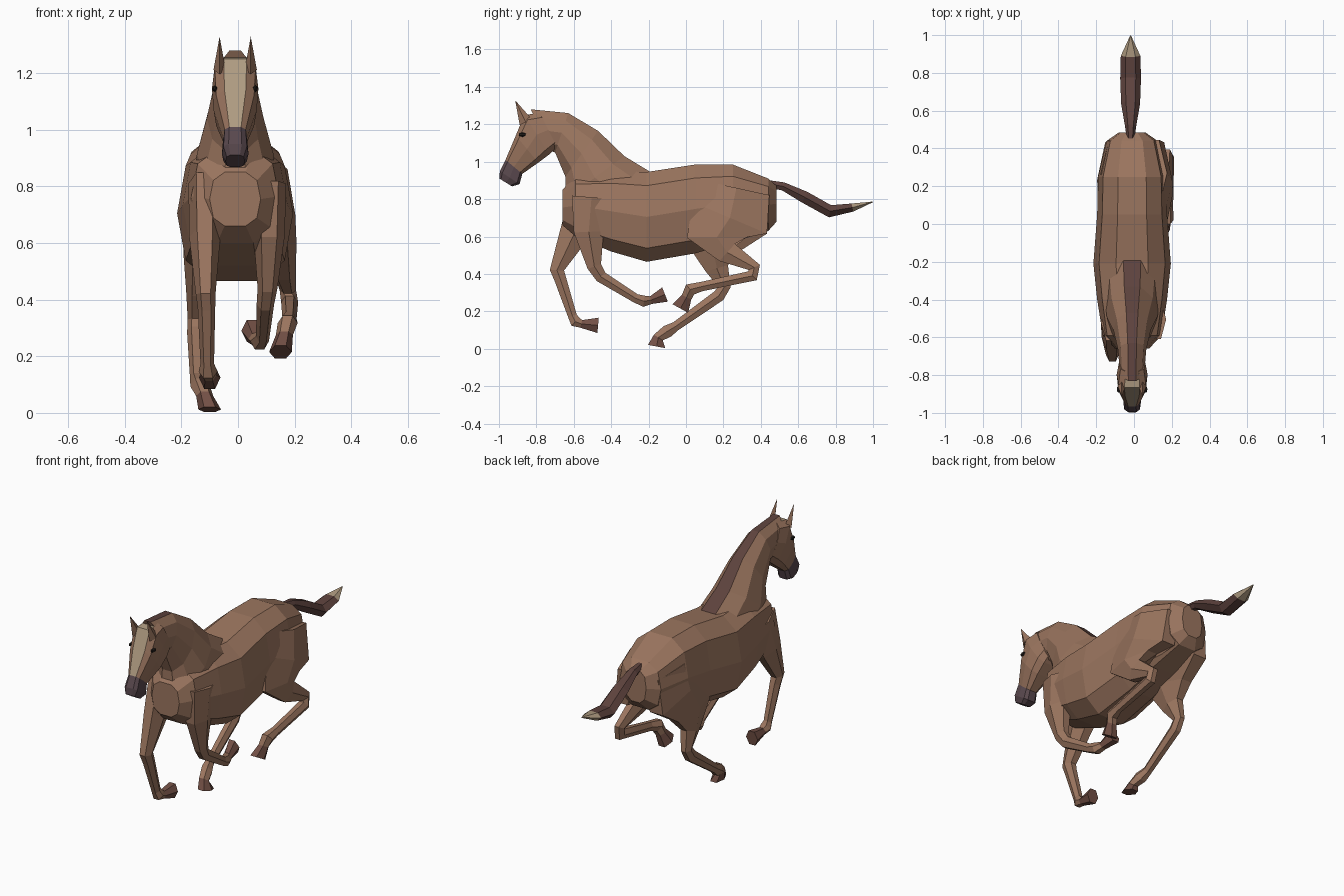
import bpy, bmesh
from math import sin, cos, pi
from mathutils import Vector

if "Cube" in bpy.data.objects:
    bpy.data.objects.remove(bpy.data.objects["Cube"])


def material(name, rgb):
    m = bpy.data.materials.new(name)
    m.diffuse_color = (*rgb, 1)
    m.use_nodes = True
    m.node_tree.nodes["Principled BSDF"].inputs["Base Color"].default_value = m.diffuse_color
    return m


COAT = material("coat", (0.33, 0.18, 0.115))
DARK = material("dark_hair", (0.11, 0.055, 0.047))
CREAM = material("cream", (0.43, 0.33, 0.22))
MUZZLE = material("muzzle", (0.1, 0.065, 0.075))
HOOF = material("hoof", (0.17, 0.08, 0.06))
BLACK = material("eye_black", (0.015, 0.012, 0.01))
MID = -0.01


def spow(v, p):
    return (1 if v >= 0 else -1) * abs(v) ** p


def loft(name, rings, n, p, mats, top=False, tip_from=99):
    """Skin rings of (centre, half vector in the side plane, half width)."""
    bm = bmesh.new()
    loops = []
    scale = 1 / cos(pi / n) ** p
    for mid, half, width in rings:
        angles = [(i + 0.5) * 2 * pi / n for i in range(n)]
        loops.append([bm.verts.new(mid + half * scale * spow(cos(t), p)
                                   + Vector((width * spow(sin(t), p), 0, 0))) for t in angles])
    for s in range(len(loops) - 1):
        for i in range(n):
            j = (i + 1) % n
            f = bm.faces.new((loops[s][i], loops[s][j], loops[s + 1][j], loops[s + 1][i]))
            f.material_index = 2 if s >= tip_from else int(top and i == n - 1)
    bm.faces.new(loops[0])
    bm.faces.new(loops[-1]).material_index = 2 if tip_from < 99 else 0
    bmesh.ops.recalc_face_normals(bm, faces=bm.faces)
    me = bpy.data.meshes.new(name)
    bm.to_mesh(me)
    bm.free()
    for m in mats:
        me.materials.append(m)
    ob = bpy.data.objects.new(name, me)
    bpy.context.collection.objects.link(ob)


def body(name, outline, p, mats, **kw):
    """Outline rows: top y, top z, bottom y, bottom z, half width."""
    rings = []
    for y1, z1, y2, z2, w in outline:
        a, b = Vector((MID, y1, z1)), Vector((MID, y2, z2))
        rings.append(((a + b) / 2, (a - b) / 2, w))
    loft(name, rings, 10, p, mats, **kw)


def limb(name, joints, radii, widths, x0, x1, bulge, mats, tip_from):
    """Six-sided bent tube whose rings bisect each joint."""
    pts = [Vector((0, y, z)) for y, z in joints]
    last = len(pts) - 1
    rings = []
    for i, c in enumerate(pts):
        d = Vector()
        if i > 0:
            d += (c - pts[i - 1]).normalized()
        if i < last:
            d += (pts[i + 1] - c).normalized()
        d.normalize()
        t = i / last
        c = c + Vector((x0 + (x1 - x0) * t + bulge * sin(pi * t), 0, 0))
        rings.append((c, Vector((0, d.z, -d.y)) * radii[i], widths[i]))
    loft(name, rings, 6, 1, mats, tip_from=tip_from)


# Barrel, chest and rump
torso = [(0.485, 0.87, 0.68, 0.07), (0.44, 0.91, 0.63, 0.135), (0.25, 0.985, 0.57, 0.18),
         (0.05, 0.985, 0.51, 0.185), (-0.21, 0.945, 0.465, 0.205), (-0.4, 0.95, 0.52, 0.185),
         (-0.59, 0.93, 0.6, 0.155), (-0.66, 0.85, 0.66, 0.09)]
body("torso", [(y, a, y, b, w) for y, a, b, w in torso], 0.75, [COAT])

# Neck with the mane as its dark top strip
body("neck_and_mane", [
    (-0.19, 0.945, -0.5, 0.66, 0.15),
    (-0.33, 1.03, -0.645, 0.8, 0.135),
    (-0.47, 1.165, -0.645, 0.92, 0.1),
    (-0.63, 1.26, -0.7, 1.05, 0.075),
    (-0.83, 1.28, -0.73, 1.06, 0.065)], 1, [COAT, DARK], top=True)

# Head with pale blaze and dark muzzle
body("head", [
    (-0.78, 1.26, -0.69, 1.08, 0.07),
    (-0.865, 1.25, -0.73, 1.04, 0.082),
    (-0.91, 1.14, -0.79, 0.995, 0.076),
    (-0.965, 1.01, -0.875, 0.935, 0.042),
    (-0.995, 0.95, -0.89, 0.88, 0.047),
    (-0.998, 0.91, -0.93, 0.868, 0.034)], 0.6, [COAT, CREAM, MUZZLE], top=True, tip_from=3)

# Ears and eyes
for side, s in (("left", -1), ("right", 1)):
    bpy.ops.mesh.primitive_cone_add(vertices=4, radius1=0.036, radius2=0, depth=0.13,
                                    location=(MID + s * 0.055, -0.885, 1.27),
                                    rotation=(0.45, 0, 0))
    ear = bpy.context.object
    ear.name = "ear_" + side
    ear.scale = (0.6, 1, 1)
    ear.data.materials.append(COAT)
    bpy.ops.mesh.primitive_ico_sphere_add(subdivisions=1, radius=0.018,
                                          location=(MID + s * 0.071, -0.875, 1.145))
    eye = bpy.context.object
    eye.name = "eye_" + side
    eye.scale = (0.6, 1.2, 0.7)
    eye.data.materials.append(BLACK)

# Tail with pale tip
limb("tail", [(0.45, 0.88), (0.52, 0.868), (0.635, 0.81), (0.77, 0.735), (0.89, 0.755), (0.998, 0.785)],
     [0.02, 0.022, 0.032, 0.033, 0.022, 0.002], [0.02, 0.03, 0.05, 0.055, 0.052, 0.002],
     -0.018, -0.018, 0, [DARK, DARK, CREAM], 4)

# Front legs share one set of thicknesses, hind legs another
LEG = [COAT, COAT, HOOF]
fore = ([0.105, 0.08, 0.038, 0.032, 0.024, 0.03, 0.021, 0.041],
        [0.055, 0.055, 0.035, 0.031, 0.024, 0.033, 0.027, 0.038])
hind = ([0.18, 0.215, 0.16, 0.062, 0.033, 0.033, 0.025, 0.034, 0.028, 0.047],
        [0.085, 0.085, 0.065, 0.042, 0.029, 0.03, 0.025, 0.035, 0.03, 0.04])
limb("front_leg_right", [(-0.505, 0.81), (-0.52, 0.625), (-0.49, 0.44), (-0.455, 0.385),
                         (-0.27, 0.27), (-0.225, 0.254), (-0.187, 0.26), (-0.112, 0.29)],
     *fore, 0.115, 0.05, 0.01, LEG, 6)
limb("front_leg_left", [(-0.52, 0.81), (-0.595, 0.62), (-0.69, 0.42), (-0.672, 0.372),
                        (-0.607, 0.175), (-0.592, 0.145), (-0.56, 0.133), (-0.47, 0.125)],
     *fore, -0.12, -0.1, 0, LEG, 6)
hip = [(0.27, 0.86), (0.235, 0.7)]
limb("hind_leg_right", hip + [(0.165, 0.595), (0.22, 0.515), (0.365, 0.435), (0.355, 0.39),
                              (0.085, 0.333), (0.022, 0.317), (0.003, 0.275), (-0.03, 0.215)],
     *hind, 0.09, 0.15, 0.06, LEG, 8)
limb("hind_leg_left", hip + [(0.14, 0.56), (0.165, 0.43), (0.205, 0.33), (0.175, 0.283),
                             (-0.055, 0.12), (-0.1, 0.093), (-0.148, 0.06), (-0.157, 0.012)],
     *hind, -0.09, -0.1, -0.055, LEG, 8)
